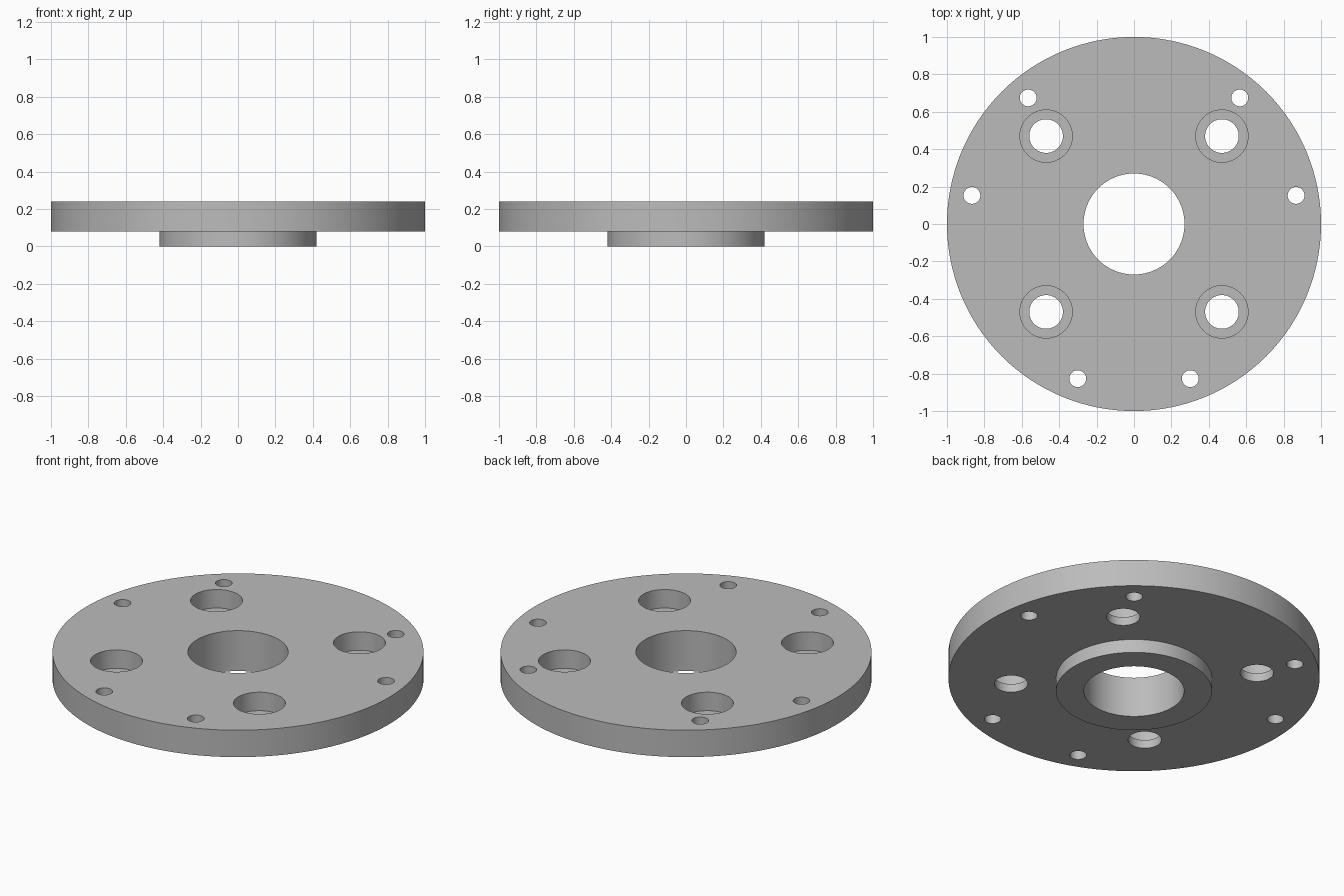
import bpy, bmesh
from math import cos, sin, pi, radians

if "Cube" in bpy.data.objects:
    bpy.data.objects.remove(bpy.data.objects["Cube"], do_unlink=True)

BOTTOM, TOP = 0.08, 0.24      # faces of the disc
FLOOR = TOP - 0.11            # seat of the counterbores

metal = bpy.data.materials.new("grey metal")
metal.use_nodes = True
grey = (0.5, 0.5, 0.5, 1)
metal.diffuse_color = grey
metal.node_tree.nodes["Principled BSDF"].inputs["Base Color"].default_value = grey


def lathe(bm, profile, steps, centre=(0, 0), ring=False):
    """Turn an (r, z) profile about a vertical axis, as a ring or a capped solid."""
    loops = []
    for r, z in profile:
        loops.append([bm.verts.new((centre[0] + r * cos(2 * pi * i / steps),
                                    centre[1] + r * sin(2 * pi * i / steps), z))
                      for i in range(steps)])
    pairs = list(zip(loops, loops[1:]))
    if ring:
        pairs.append((loops[-1], loops[0]))
    else:
        bm.faces.new(loops[0])
        bm.faces.new(loops[-1])
    for a, b in pairs:
        for i in range(steps):
            j = (i + 1) % steps
            bm.faces.new((a[i], a[j], b[j], b[i]))


def make_object(name, bm):
    bmesh.ops.recalc_face_normals(bm, faces=bm.faces)
    mesh = bpy.data.meshes.new(name)
    bm.to_mesh(mesh)
    bm.free()
    mesh.materials.append(metal)
    obj = bpy.data.objects.new(name, mesh)
    bpy.context.collection.objects.link(obj)
    return obj


# Flange disc with centring boss and central bore
bm = bmesh.new()
lathe(bm, [(0.27, 0), (0.42, 0), (0.42, BOTTOM), (1, BOTTOM), (1, TOP), (0.27, TOP)],
      128, ring=True)
flange = make_object("flange_plate", bm)

# Cutter for all bolt holes
bm = bmesh.new()
for x in (-0.47, 0.47):       # four counterbored holes
    for y in (-0.47, 0.47):
        lathe(bm, [(0.09, -0.1), (0.09, FLOOR), (0.14, FLOOR), (0.14, 0.4)], 64, (x, y))
for middle in (30, 150, 270):  # three pairs of small rim holes
    for offset in (-20, 20):
        a = radians(middle + offset)
        lathe(bm, [(0.045, -0.1), (0.045, 0.4)], 40, (0.88 * cos(a), 0.88 * sin(a)))
cutter = make_object("hole_cutter", bm)
cutter.hide_render = True

cut = flange.modifiers.new("bolt holes", 'BOOLEAN')
cut.operation = 'DIFFERENCE'
cut.solver = 'EXACT'
cut.object = cutter

# Apply the holes, drop the cutter and shade
bpy.ops.object.select_all(action='DESELECT')
flange.select_set(True)
bpy.context.view_layer.objects.active = flange
bpy.ops.object.modifier_apply(modifier=cut.name)
bpy.data.objects.remove(cutter, do_unlink=True)
bpy.ops.object.shade_smooth_by_angle(angle=radians(30))
